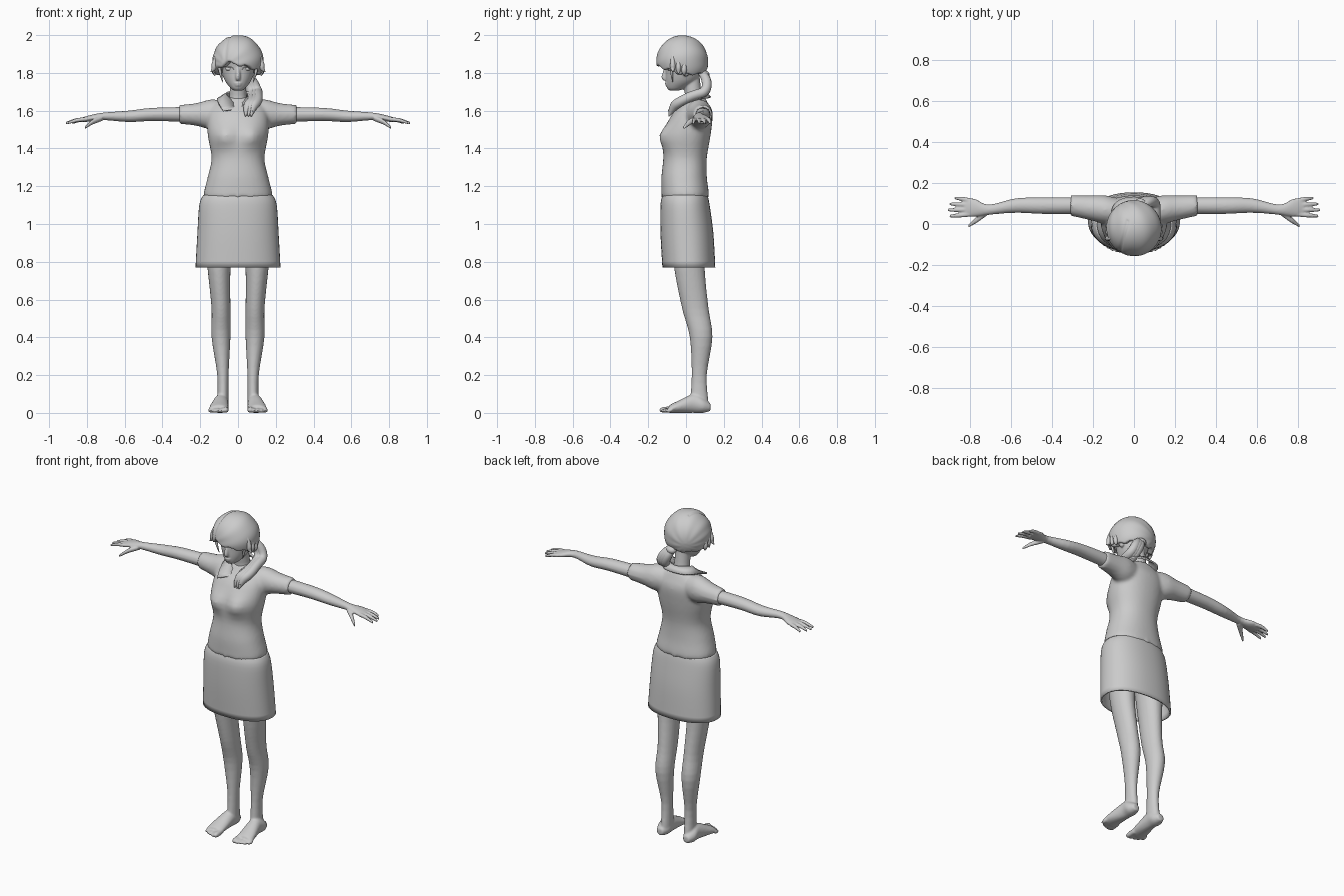
import bpy, bmesh, math
from mathutils import Vector, Matrix

if "Cube" in bpy.data.objects:
    bpy.data.objects.remove(bpy.data.objects["Cube"])

shade = (0.6, 0.6, 0.6, 1)
grey = bpy.data.materials.new("plain grey")
grey.use_nodes = True
grey.diffuse_color = shade
grey.node_tree.nodes["Principled BSDF"].inputs["Base Color"].default_value = shade

RIGHT, BACK, UP = Vector((1, 0, 0)), Vector((0, 1, 0)), Vector((0, 0, 1))
AXES = {"x": (BACK, UP), "y": (RIGHT, UP), "z": (RIGHT, BACK)}


def flow(rows, steps=4):
    """Fill in a smooth run of rows between the given ones."""
    rows = [Vector(row) for row in rows]
    ends = [rows[0], *rows, rows[-1]]
    filled = []
    for before, start, stop, after in zip(ends, ends[1:], ends[2:], ends[3:]):
        leave, arrive = (stop - before) / 2, (after - start) / 2
        for step in range(steps):
            t = step / steps
            ease = t * t * (3 - 2 * t)
            filled.append(start.lerp(stop, ease) + leave * t * (1 - t) ** 2 - arrive * t * t * (1 - t))
    return filled + [rows[-1]]


def loft(bm, axis, rings, sides=24, power=1.0, caps=True):
    """Skin elliptical rings (x, y, z, radius, radius) standing square to an axis."""
    across, along = AXES[axis]
    soften = lambda value: math.copysign(abs(value) ** power, value)
    loops = []
    for x, y, z, wide, deep in flow(rings):
        loop = []
        for i in range(sides):
            angle = math.tau * i / sides
            offset = across * wide * soften(math.cos(angle)) + along * deep * soften(math.sin(angle))
            loop.append(bm.verts.new(Vector((x, y, z)) + offset))
        loops.append(loop)
    for lower, upper in zip(loops, loops[1:]):
        for i in range(sides):
            j = (i + 1) % sides
            bm.faces.new((lower[i], lower[j], upper[j], upper[i]))
    if caps:
        bm.faces.new(loops[0])
        bm.faces.new(loops[-1])


def column(rows):
    """Turn (z, half width, front, back) rows into upright rings."""
    return [(0, (front + back) / 2, z, half, (back - front) / 2) for z, half, front, back in rows]


def ball(bm, centre, size):
    matrix = Matrix.Translation(centre) @ Matrix.Diagonal((*size, 1))
    bmesh.ops.create_uvsphere(bm, u_segments=20, v_segments=12, radius=1, matrix=matrix)


def place(name, data, mirror):
    data.materials.append(grey)
    ob = bpy.data.objects.new(name, data)
    bpy.context.collection.objects.link(ob)
    if mirror:
        ob.modifiers.new("mirror", "MIRROR")
    return ob


def finish(name, bm, voxel=0, smooth=0, mirror=False, thick=0):
    bmesh.ops.recalc_face_normals(bm, faces=bm.faces)
    mesh = bpy.data.meshes.new(name)
    bm.to_mesh(mesh)
    bm.free()
    mesh.shade_smooth()
    ob = place(name, mesh, mirror)
    if voxel:
        fuse = ob.modifiers.new("fuse", "REMESH")
        fuse.mode, fuse.voxel_size, fuse.use_smooth_shade = "VOXEL", voxel, True
    if smooth:
        ob.modifiers.new("smooth", "SMOOTH").iterations = smooth
    if thick:
        shell = ob.modifiers.new("thickness", "SOLIDIFY")
        shell.thickness, shell.offset = thick, 0


def lock(name, points, radius, mirror=False):
    """Strand through the points, drawn out to a fine tip."""
    curve = bpy.data.curves.new(name, "CURVE")
    curve.dimensions, curve.bevel_depth, curve.use_fill_caps = "3D", radius, True
    spline = curve.splines.new("NURBS")
    spline.points.add(len(points) - 1)
    for point, spot in zip(spline.points, points):
        point.co, point.radius = (*spot, 1), 1
    spline.points[0].radius, spline.points[-1].radius = 0.6, 0.1
    spline.use_endpoint_u, spline.order_u, spline.resolution_u = True, 3, 8
    place(name, curve, mirror)


# Shirt: body, bust and sleeves fused together
bm = bmesh.new()
loft(bm, "z", column([
    (1.14, .18, -.13, .12), (1.17, .18, -.13, .12), (1.25, .16, -.13, .11), (1.35, .14, -.12, .11),
    (1.47, .16, -.12, .13), (1.57, .16, -.08, .14), (1.63, .13, -.03, .12), (1.67, .06, 0, .1)]),
    sides=40, power=.9)
for v in bm.verts:
    if v.co.y < 0:
        away = Vector((abs(v.co.x) - .075, v.co.z - 1.465)).length / .055
        v.co.y -= .03 * math.exp(-away ** 2)
for side in (1, -1):
    loft(bm, "x", [(side * x, y, 1.58, deep, tall) for x, y, deep, tall in (
        (.06, .06, .06, .07), (.14, .07, .07, .08), (.22, .08, .06, .06), (.31, .09, .05, .05))])
finish("shirt", bm, voxel=.01, smooth=5)

# Collar flaps folded round the neck, from the nape to the open front
bm = bmesh.new()
steps = 16
pairs = []
for i in range(steps + 1):
    t = i / steps
    inside, outside = math.pi * t, math.pi * t * .75
    top = (.06 * math.sin(inside), .04 + .06 * math.cos(inside), 1.7 - .09 * t ** 3)
    edge = (.11 * math.sin(outside), .04 + (.09 + .1 * t * t) * math.cos(outside), 1.67 - .07 * t ** 4)
    pairs.append((bm.verts.new(top), bm.verts.new(edge)))
for (a, b), (c, d) in zip(pairs, pairs[1:]):
    bm.faces.new((a, b, d, c))
finish("collar", bm, mirror=True, thick=.01)

# Skirt: open tube flaring to the hem
bm = bmesh.new()
loft(bm, "z", column([(1.15, .18, -.12, .11), (1.1, .2, -.13, .12), (.95, .21, -.13, .14),
                      (.77, .22, -.12, .15)]), sides=48, power=.9, caps=False)
finish("skirt", bm, thick=.01)

# Legs with feet and toes
bm = bmesh.new()
loft(bm, "z", [(.1, .01, .95, .08, .09), (.1, .02, .75, .06, .08), (.09, .05, .55, .05, .07),
               (.09, .08, .4, .05, .06), (.08, .07, .2, .03, .04), (.08, .07, .05, .03, .05)])
loft(bm, "y", [(.09, .13, .03, .02, .02), (.09, .09, .04, .04, .04), (.09, .04, .05, .04, .05),
               (.1, -.05, .03, .05, .03), (.1, -.09, .02, .05, .02)])
for toe in range(5):
    x, tip, size = .065 + .02 * toe, .002 * toe * toe - .14, .012 if toe else .016
    loft(bm, "y", [(x, -.07, .02, size, size), (x, tip + .02, size, size, size),
                   (x, tip, size, size / 2, size / 2)], sides=12)
finish("leg", bm, voxel=.006, smooth=4, mirror=True)

# Arms with palms, fingers and thumbs
bm = bmesh.new()
loft(bm, "x", [(.24, .09, 1.58, .04, .04), (.45, .09, 1.58, .04, .035), (.58, .09, 1.57, .035, .03),
               (.71, .07, 1.57, .025, .02), (.78, .08, 1.56, .044, .017), (.83, .08, 1.55, .044, .012)])
for finger in range(4):
    root, tip = .047 + .023 * finger, .038 + .03 * finger
    reach = .91 - .008 * (finger - 1) ** 2
    loft(bm, "x", [(.8, root, 1.555, .011, .011), ((.8 + reach) / 2, (root + tip) / 2, 1.55, .011, .011),
                   (reach, tip, 1.535, .007, .007)], sides=12)
loft(bm, "x", [(.72, .06, 1.56, .02, .015), (.77, .02, 1.54, .015, .014), (.81, -.01, 1.51, .008, .008)])
finish("arm", bm, voxel=.005, smooth=3, mirror=True)

# Head, neck, nose, lips and ears
bm = bmesh.new()
loft(bm, "z", [(0, .05, 1.6, .06, .06), (0, .04, 1.68, .045, .045), (0, .02, 1.8, .045, .05)])
loft(bm, "z", column([(1.706, .02, -.085, -.04), (1.72, .04, -.1, 0), (1.76, .07, -.107, .06), (1.82, .09, -.11, .085),
                      (1.89, .1, -.12, .09), (1.96, .06, -.07, .06)]), sides=32)
loft(bm, "z", [(0, -.1, 1.84, .01, .01), (0, -.11, 1.78, .013, .02), (0, -.11, 1.76, .01, .01)])
ball(bm, (0, -.1, 1.745), (.022, .012, .005))
ball(bm, (0, -.1, 1.735), (.017, .011, .006))
for side in (1, -1):
    ball(bm, (side * .09, 0, 1.81), (.014, .02, .03))
finish("head", bm, voxel=.005, smooth=3)

# Eyes, lids and brows
bm = bmesh.new()
ball(bm, (.046, -.088, 1.822), (.021, .011, .011))
finish("eyes", bm, mirror=True)
lock("upper_lids", [(.02, -.106, 1.82), (.045, -.105, 1.84), (.077, -.073, 1.825)], .004, mirror=True)
lock("brows", [(.02, -.114, 1.85), (.045, -.106, 1.86), (.08, -.08, 1.85)], .004, mirror=True)

# Hair cap: a ball tucked inside the head below the hairline
centre, size = Vector((0, -.02, 1.86)), Vector((.135, .137, .14))
bm = bmesh.new()
bmesh.ops.create_uvsphere(bm, u_segments=96, v_segments=64, radius=1)
for v in bm.verts:
    way = v.co.copy()
    spot = centre + way * size
    front = min(1, max(0, (-.03 - spot.y) / .07))
    past = spot.x + .05
    fringe = 1.85 - (past / 4 if past > 0 else -past / 2)
    hairline = fringe * front + 1.785 * (1 - front) + .006 * math.sin(9 * math.atan2(way.y, way.x))
    # shallow grooves and a side parting
    fan = math.atan2(way.x + .5, way.z + .15)
    puff = 1 + .008 * math.sin(fan * 11 + way.y * 2)
    if way.y < .3:
        puff -= .045 * math.exp(-((way.x + .3 - way.y / 4) / .05) ** 2)
    if spot.z < hairline:
        puff = .58
    v.co = centre + way * size * puff
finish("hair", bm, smooth=2)

# Loose wisps at both temples
for i in range(3):
    y, z, out = -.07 + .03 * i, 1.84 - .01 * i, .146 - .012 * i
    lock(f"temple_wisps_{i + 1}", [(.11, y, z + .06), (.128, y, z + .01), (.125, y, z - .02),
                                   (out, y, z - .035)], .014, mirror=True)
lock("side_locks", [(.1, -.075, 1.87), (.103, -.08, 1.82), (.08, -.07, 1.75)], .012, mirror=True)

# Side ponytail drawn over the left shoulder
bm = bmesh.new()
ball(bm, (.03, .1, 1.79), (.03, .025, .022))
finish("hair_tie", bm)
for i in range(3):
    shift = .015 * (i - 1)
    lock(f"ponytail_strand_{i + 1}", [
        (.02, .07, 1.81), (.05 + shift, .11, 1.78), (.09 + shift, .11, 1.7), (.09 + shift, .04, 1.675 + shift / 2),
        (.09 + shift, -.03, 1.65), (.06 + shift, -.07, 1.62), (.055 + shift, -.09, 1.57)], .026)
